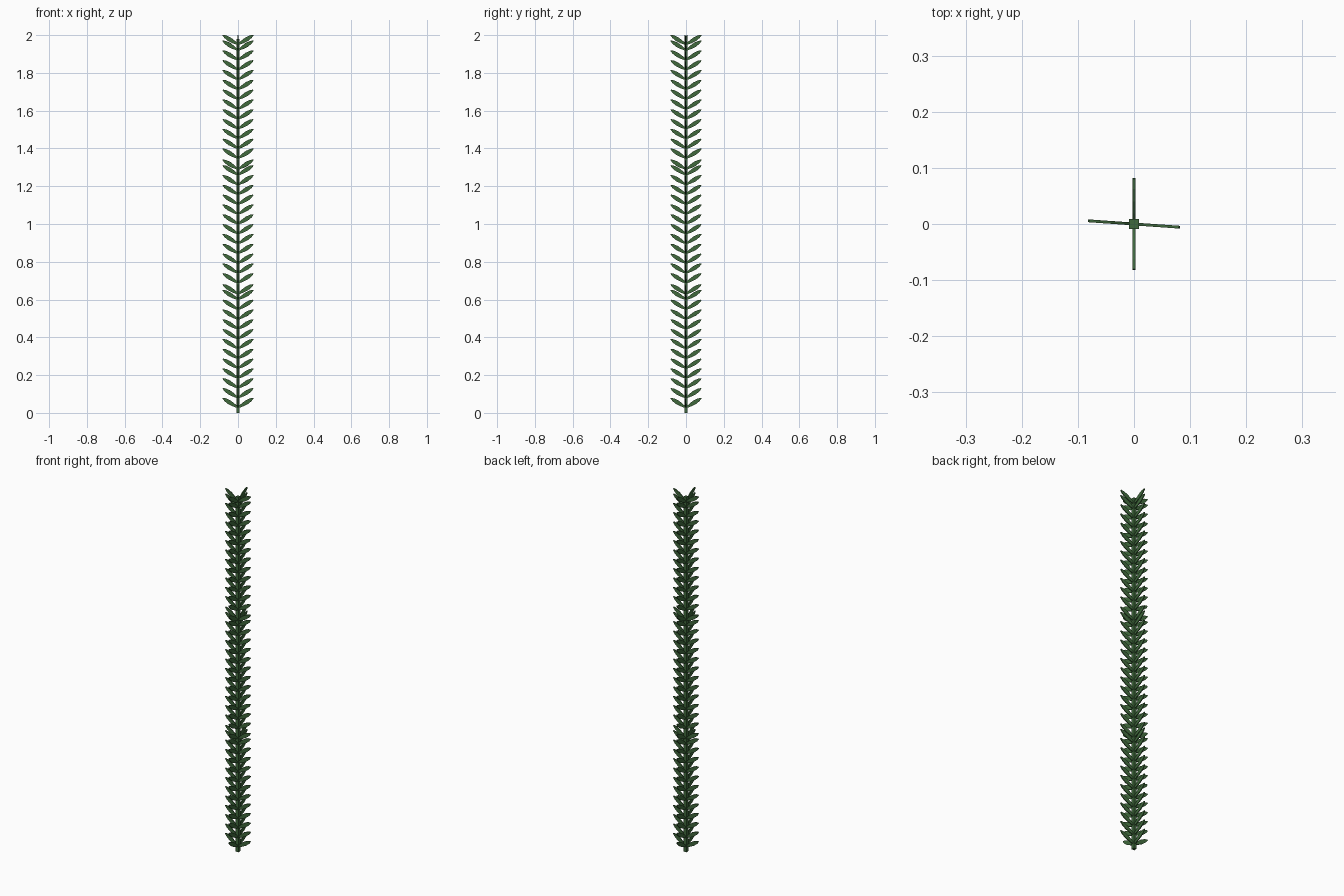
import bpy, bmesh
from math import radians, atan2, hypot
from mathutils import Matrix, Vector

if "Cube" in bpy.data.objects:
    bpy.data.objects.remove(bpy.data.objects["Cube"])

mat = bpy.data.materials.new("dark_green")
mat.diffuse_color = (0.05, 0.14, 0.045, 1)
mat.use_nodes = True
mat.node_tree.nodes["Principled BSDF"].inputs["Base Color"].default_value = mat.diffuse_color

SECTION = 0.66          # three identical stem sections stacked
HALF_STEM = 0.0085
RISE, REACH, ROOT = 0.048, 0.081, 0.004
HALF_THICK = 0.0025

# heights of the leaf tips in one section; the last whorl sits closer
tips = [0.078 + 0.052 * k for k in range(12)] + [0.68]

# half outline of a leaf: position along the length, half width
outline = [(0.0, 0.004), (0.25, 0.0088), (0.55, 0.0115), (0.82, 0.0085), (1.0, 0.002)]
length = hypot(REACH - ROOT, RISE)
tilt = atan2(RISE, REACH - ROOT)


def add_leaf(bm, z_tip, angle):
    """Thin flat blade standing on edge, pointing up and outwards."""
    m = (Matrix.Rotation(angle, 4, 'Z')
         @ Matrix.Translation((ROOT, 0, z_tip - RISE))
         @ Matrix.Rotation(-tilt, 4, 'Y'))
    loop = [(t, w) for t, w in outline] + [(t, -w) for t, w in reversed(outline)]
    front, back = [[bm.verts.new(m @ Vector((t * length, y, w))) for t, w in loop]
                   for y in (-HALF_THICK, HALF_THICK)]
    bm.faces.new(front)
    bm.faces.new(back[::-1])
    for i in range(len(loop)):
        j = (i + 1) % len(loop)
        bm.faces.new((front[j], front[i], back[i], back[j]))


def finish(bm, name, z):
    bmesh.ops.recalc_face_normals(bm, faces=bm.faces)
    me = bpy.data.meshes.new(name)
    bm.to_mesh(me)
    bm.free()
    me.materials.append(mat)
    ob = bpy.data.objects.new(name, me)
    ob.location.z = z
    bpy.context.collection.objects.link(ob)


for s in range(3):
    # square stem
    bm = bmesh.new()
    bmesh.ops.create_cube(bm, size=1, matrix=Matrix.Translation((0, 0, SECTION / 2))
                          @ Matrix.Diagonal((HALF_STEM * 2, HALF_STEM * 2, SECTION, 1)))
    finish(bm, f"stem_{s + 1}", s * SECTION)
    # whorls of four leaves, the side pair turned slightly
    bm = bmesh.new()
    for z in tips:
        for a in (-4, 90, 176, 270):
            add_leaf(bm, z, radians(a))
    finish(bm, f"leaves_{s + 1}", s * SECTION)
